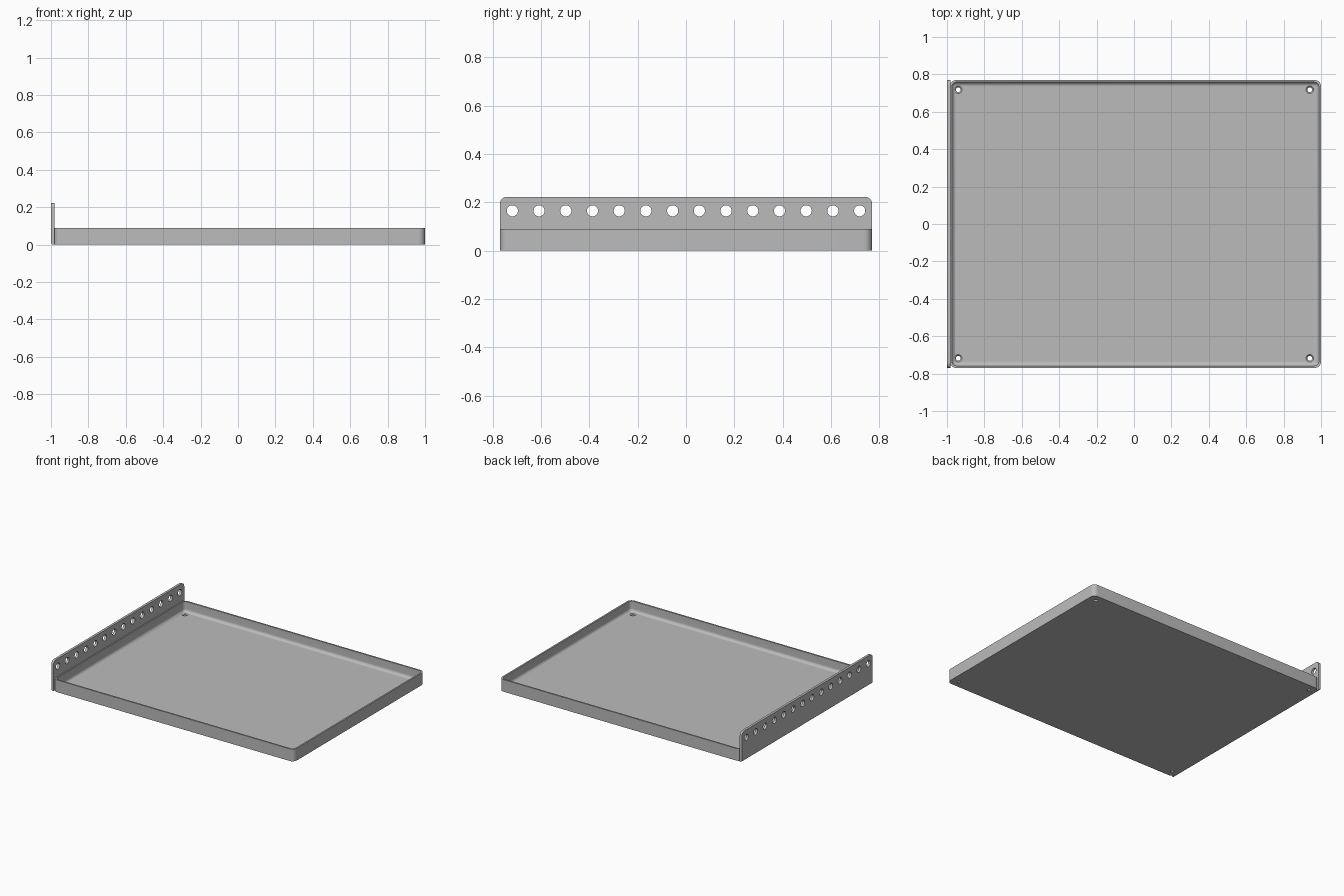
import bpy, bmesh, math
from mathutils import Matrix, Vector

cube = bpy.data.objects.get("Cube")
if cube:
    bpy.data.objects.remove(cube, do_unlink=True)

# Main sizes
DEPTH = 0.77                      # half depth
TRAY_LEFT, TRAY_RIGHT = -0.985, 1.0
TRAY_H, WALL, FLOOR, FILLET, CORNER = 0.09, 0.012, 0.013, 0.022, 0.035
PLATE_T, PLATE_H, PLATE_R = 0.018, 0.223, 0.03

# Single grey metal
metal = bpy.data.materials.new("grey metal")
metal.use_nodes = True
GREY = (0.5, 0.5, 0.5, 1)
metal.diffuse_color = GREY
metal.node_tree.nodes["Principled BSDF"].inputs["Base Color"].default_value = GREY


def make_object(name, bm):
    bmesh.ops.recalc_face_normals(bm, faces=bm.faces)
    mesh = bpy.data.meshes.new(name)
    bm.to_mesh(mesh)
    bm.free()
    obj = bpy.data.objects.new(name, mesh)
    bpy.context.collection.objects.link(obj)
    mesh.materials.append(metal)
    return obj


def rounded_ring(bm, inset, z, steps=8):
    """Rounded rectangle of vertices, moved inwards by inset."""
    r = max(CORNER - inset, 0.001)
    x0, x1, y1 = TRAY_LEFT + inset + r, TRAY_RIGHT - inset - r, DEPTH - inset - r
    ring = []
    for i, (cx, cy) in enumerate([(x1, y1), (x0, y1), (x0, -y1), (x1, -y1)]):
        for k in range(steps + 1):
            a = math.pi / 2 * (i + k / steps)
            ring.append(bm.verts.new((cx + r * math.cos(a), cy + r * math.sin(a), z)))
    return ring


def drill(bm, centre, r_start, r_end, length, axis):
    turn = Vector((0, 0, 1)).rotation_difference(Vector(axis)).to_matrix().to_4x4()
    bmesh.ops.create_cone(bm, cap_ends=True, segments=32, radius1=r_start, radius2=r_end,
                          depth=length, matrix=Matrix.Translation(centre) @ turn)


def cut(obj, bm):
    """Subtract the drills from obj and drop the cutter."""
    cutter = make_object("cutter", bm)
    cutter.hide_render = True
    mod = obj.modifiers.new("holes", 'BOOLEAN')
    mod.operation, mod.solver, mod.object = 'DIFFERENCE', 'EXACT', cutter
    bpy.context.view_layer.update()
    graph = bpy.context.evaluated_depsgraph_get()
    mesh = bpy.data.meshes.new_from_object(obj.evaluated_get(graph))
    obj.modifiers.clear()
    obj.data = mesh
    bpy.data.objects.remove(cutter, do_unlink=True)


def smooth(obj):
    bpy.ops.object.select_all(action='DESELECT')
    obj.select_set(True)
    bpy.context.view_layer.objects.active = obj
    bpy.ops.object.shade_smooth_by_angle(angle=math.radians(30))


# Tray: outer wall, rim, inner wall and a rounded run into the floor
profile = [(0, 0), (0, TRAY_H), (WALL, TRAY_H)]
for k in range(9):
    a = math.pi / 2 * k / 8
    profile.append((WALL + FILLET * (1 - math.cos(a)), FLOOR + FILLET * (1 - math.sin(a))))
bm = bmesh.new()
rings = [rounded_ring(bm, inset, z) for inset, z in profile]
for low, high in zip(rings, rings[1:]):
    for i in range(len(low)):
        j = (i + 1) % len(low)
        bm.faces.new((low[i], low[j], high[j], high[i]))
bm.faces.new(rings[0][::-1])
bm.faces.new(rings[-1])
tray = make_object("tray", bm)

# Countersunk holes in the floor corners
for radii, z, length in [((0.013, 0.013), 0, 0.1), ((0.012, 0.024), FLOOR - 0.002, 0.012)]:
    bm = bmesh.new()
    for x in (-0.94, 0.94):
        for y in (-0.718, 0.718):
            drill(bm, (x, y, z), *radii, length, (0, 0, 1))
    cut(tray, bm)
smooth(tray)

# Side plate with rounded top corners and a rounded lower outer edge
bm = bmesh.new()
bmesh.ops.create_cube(bm, size=1, matrix=Matrix.Translation((-1 + PLATE_T / 2, 0, PLATE_H / 2))
                      @ Matrix.Diagonal((PLATE_T, 2 * DEPTH, PLATE_H, 1)))


def mid(edge):
    return (edge.verts[0].co + edge.verts[1].co) / 2


top = [e for e in bm.edges if mid(e).z > PLATE_H - 0.01 and abs(mid(e).y) > DEPTH - 0.01]
bmesh.ops.bevel(bm, geom=top, offset=PLATE_R, segments=8, profile=0.5, affect='EDGES')
low = [e for e in bm.edges if mid(e).z < 0.001 and mid(e).x < -0.999]
bmesh.ops.bevel(bm, geom=low, offset=0.012, segments=5, profile=0.5, affect='EDGES')
plate = make_object("side_plate", bm)

# Row of holes along the plate
HOLES = 14
bm = bmesh.new()
for i in range(HOLES):
    y = 0.718 * (2 * i / (HOLES - 1) - 1)
    drill(bm, (-1, y, 0.165), 0.023, 0.023, 0.1, (1, 0, 0))
cut(plate, bm)
smooth(plate)
